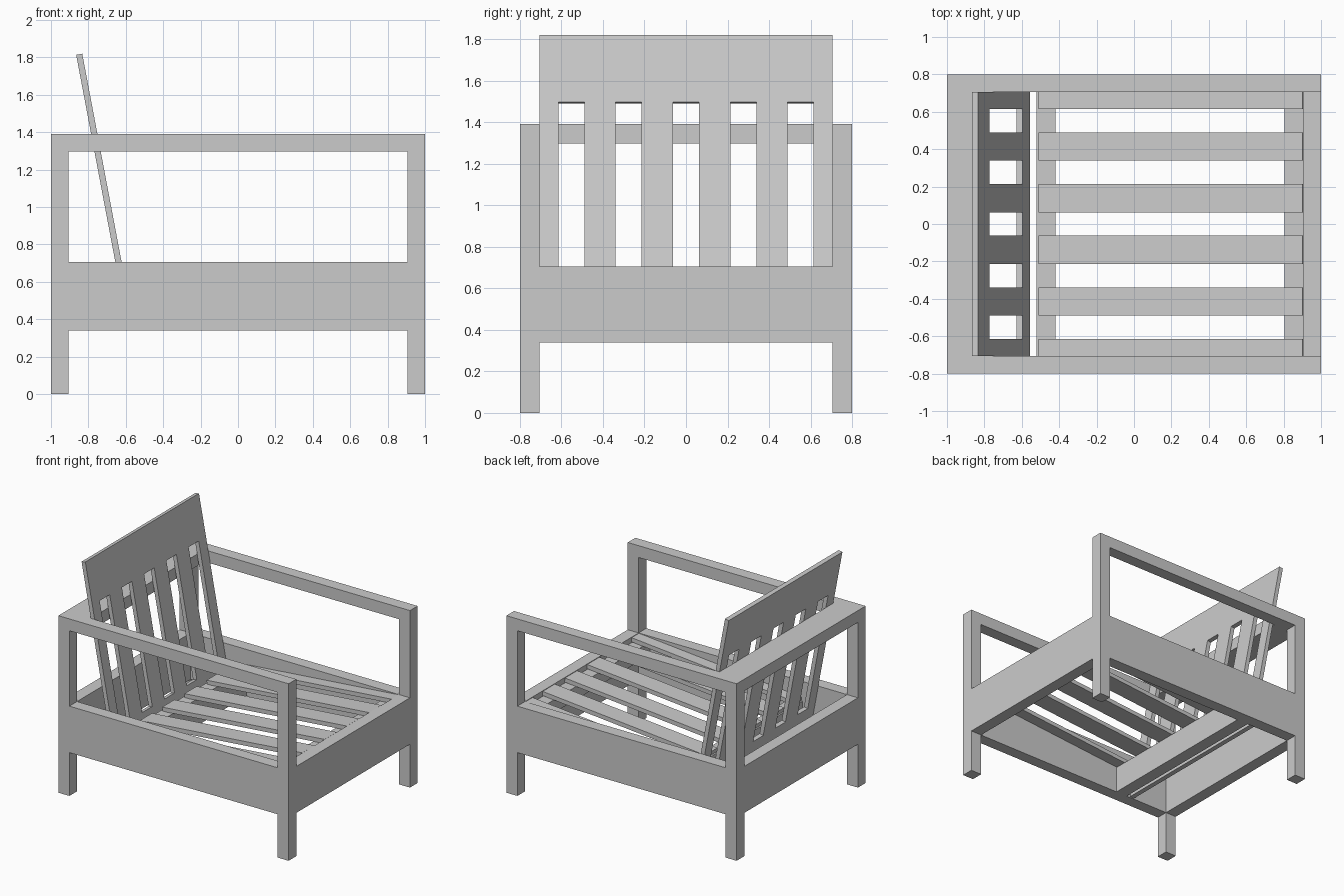
import bpy
import math
from mathutils import Matrix, Vector

cube = bpy.data.objects.get("Cube")
if cube:
    bpy.data.objects.remove(cube, do_unlink=True)

COLOR = (0.6, 0.6, 0.6, 1)
gray = bpy.data.materials.new("plain_gray")
gray.use_nodes = True
gray.diffuse_color = COLOR
gray.node_tree.nodes["Principled BSDF"].inputs["Base Color"].default_value = COLOR

T = 0.095            # timber thickness
HX, HY = 1.0, 0.8    # half length and half width of the frame
IX, IY = HX - T, HY - T
RAIL = (0.34, 0.705)
ARM = (1.297, 1.39)
SEAT_TILT = math.radians(5)
BACK_TILT = math.radians(10.7)
BOARD = 0.033


def box(name, x, y, z, frame=None):
    """Box between the given (low, high) ranges, optionally in a tilted frame."""
    size = [b - a for a, b in (x, y, z)]
    mid = Vector([(a + b) / 2 for a, b in (x, y, z)])
    bpy.ops.mesh.primitive_cube_add(size=1)
    ob = bpy.context.object
    ob.name = name
    ob.data.transform(Matrix.Translation(mid) @ Matrix.Diagonal((*size, 1)))
    if frame:
        ob.data.transform(frame)
    ob.data.materials.append(gray)


# Legs, with the side rails and arms between them
for sy, side in ((-1, "right"), (1, "left")):
    y = tuple(sorted((sy * IY, sy * HY)))
    box(f"front_leg_{side}", (IX, HX), y, (0, ARM[1]))
    box(f"back_leg_{side}", (-HX, -IX), y, (0, ARM[1]))
    box(f"side_rail_{side}", (-IX, IX), y, RAIL)
    box(f"arm_{side}", (-IX, IX), y, ARM)

# Front and back rails, and the wide top rail that meets the backrest
box("front_rail", (IX, HX), (-IY, IY), RAIL)
box("back_rail", (-HX, -IX), (-IY, IY), RAIL)
box("back_top_rail", (-HX, -0.785), (-IY, IY), ARM)

# Supports under the seat
box("seat_support_back", (-0.52, -0.42), (-IY, IY), (0.34, 0.55))
box("seat_support_front", (0.805, IX), (-IY, IY), (0.56, 0.662))

# Slat positions shared by the seat and the backrest
slat_ranges = []
for i in range(6):
    c = (i - 2.5) * 0.276
    slat_ranges.append((max(c - 0.0755, -IY), min(c + 0.0755, IY)))

# Seat slats: frame origin at the top front edge, sloping down to the back
seat = Matrix.Translation((0.902, 0, 0.703)) @ Matrix.Rotation(-SEAT_TILT, 4, "Y")
for i, y in enumerate(slat_ranges):
    box(f"seat_slat_{i + 1}", (-1.417, 0), y, (-BOARD, 0), seat)

# Backrest: frame origin at the bottom front edge, leaning back
back = Matrix.Translation((-0.555, 0, 0.35)) @ Matrix.Rotation(-BACK_TILT, 4, "Y")
depth = (-BOARD, 0)
low, high, top = 0.215, 1.167, 1.496
box("backrest_bottom_board", depth, (-IY, IY), (0, low), back)
box("backrest_top_board", depth, (-IY, IY), (high, top), back)
for i, y in enumerate(slat_ranges):
    box(f"backrest_slat_{i + 1}", depth, y, (low, high), back)
